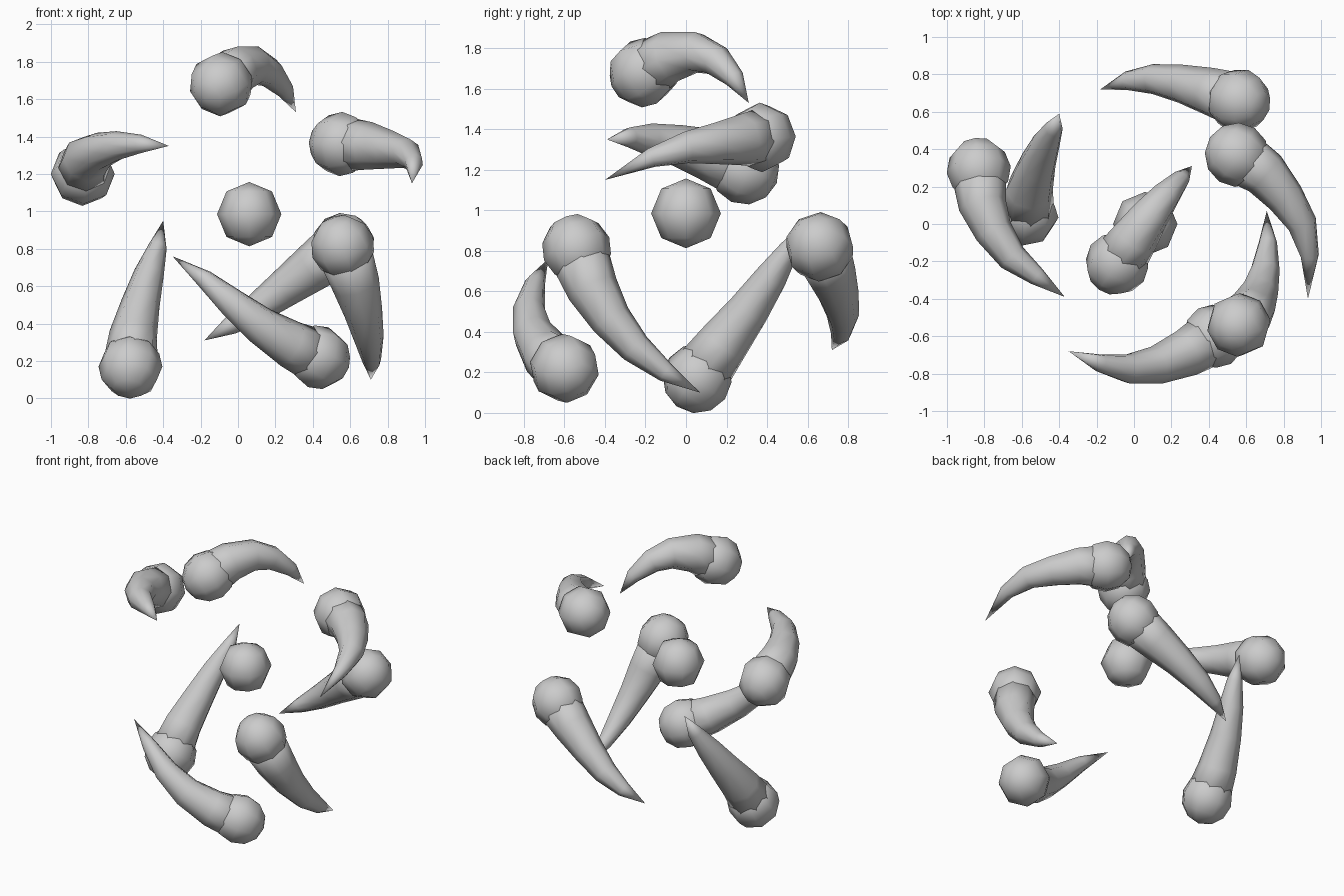
import bpy
import bmesh
import math
from mathutils import Vector

HEAD_RADIUS = 0.172
SIDES = 8
TAIL_RADII = (0.15, 0.128, 0.103, 0.08, 0.05, 0)

default_cube = bpy.data.objects.get("Cube")
if default_cube:
    bpy.data.objects.remove(default_cube, do_unlink=True)

grey = bpy.data.materials.new("plain grey")
grey.use_nodes = True
grey.diffuse_color = (0.6, 0.6, 0.6, 1)
grey.node_tree.nodes["Principled BSDF"].inputs["Base Color"].default_value = grey.diffuse_color


def add_object(name, bm):
    """Turn a bmesh into a smooth shaded object."""
    bmesh.ops.recalc_face_normals(bm, faces=bm.faces)
    for face in bm.faces:
        face.smooth = True
    mesh = bpy.data.meshes.new(name)
    bm.to_mesh(mesh)
    bm.free()
    mesh.materials.append(grey)
    obj = bpy.data.objects.new(name, mesh)
    bpy.context.collection.objects.link(obj)
    return obj


def add_ball(name, centre, axis=Vector((0, 0, 1)), rings=4):
    """Low-poly ball with its pole along the given axis."""
    bm = bmesh.new()
    bmesh.ops.create_uvsphere(bm, u_segments=SIDES, v_segments=rings, radius=HEAD_RADIUS)
    obj = add_object(name, bm)
    obj.location = centre
    obj.rotation_euler = axis.to_track_quat("Z", "Y").to_euler()


def add_tail(name, points):
    """Sweep a tapering ring along the points, ending in a sharp tip."""
    bm = bmesh.new()
    rings = []
    side = None
    for i, point in enumerate(points[:-1]):
        tangent = (points[i + 1] - points[max(i - 1, 0)]).normalized()
        # carry the previous side vector along so the tube does not twist
        side = tangent.orthogonal() if side is None else side - tangent * side.dot(tangent)
        side.normalize()
        up = tangent.cross(side)
        ring = []
        for k in range(SIDES):
            angle = math.tau * k / SIDES
            offset = side * math.cos(angle) + up * math.sin(angle)
            ring.append(bm.verts.new(point + offset * TAIL_RADII[i]))
        rings.append(ring)
    tip = bm.verts.new(points[-1])
    for lower, upper in zip(rings, rings[1:]):
        for k in range(SIDES):
            n = (k + 1) % SIDES
            bm.faces.new((lower[k], lower[n], upper[n], upper[k]))
    for k in range(SIDES):
        bm.faces.new((rings[-1][k], rings[-1][(k + 1) % SIDES], tip))
    bm.faces.new(rings[0])
    add_object(name, bm)


def add_comet(name, *path):
    """A round head with a curved tail that starts inside it."""
    points = [Vector(p) for p in path]
    add_ball(name + "_head", points[0], points[1] - points[0], rings=6)
    add_tail(name + "_tail", points)


# Central ball
add_ball("central_ball", Vector((0.06, 0, 0.985)))

# Comets circling the ball, each path running from head to tip
add_comet("top_comet", (-.09, -.21, 1.68), (0, -.08, 1.76), (.09, .05, 1.78),
          (.17, .15, 1.74), (.25, .24, 1.65), (.31, .31, 1.53))
add_comet("right_comet", (-.83, .29, 1.2), (-.81, .1, 1.28), (-.75, -.04, 1.32),
          (-.65, -.18, 1.35), (-.52, -.28, 1.36), (-.37, -.39, 1.35))
add_comet("left_comet", (.55, .37, 1.36), (.7, .27, 1.35), (.81, .14, 1.33),
          (.9, 0, 1.31), (.94, -.17, 1.26), (.93, -.4, 1.15))
add_comet("front_left_comet", (.56, -.54, .81), (.63, -.46, .61), (.67, -.37, .46),
          (.7, -.25, .32), (.715, -.1, .2), (.71, .07, .1))
add_comet("low_front_comet", (.43, -.6, .22), (.28, -.69, .29), (.12, -.755, .39),
          (-.03, -.775, .51), (-.18, -.745, .64), (-.35, -.68, .76))
add_comet("back_left_comet", (.56, .66, .82), (.4, .71, .7), (.25, .75, .59),
          (.1, .775, .48), (-.04, .765, .39), (-.18, .72, .31))
add_comet("low_right_comet", (-.575, .055, .17), (-.56, .18, .34), (-.52, .31, .51),
          (-.475, .42, .67), (-.43, .51, .81), (-.4, .59, .95))
